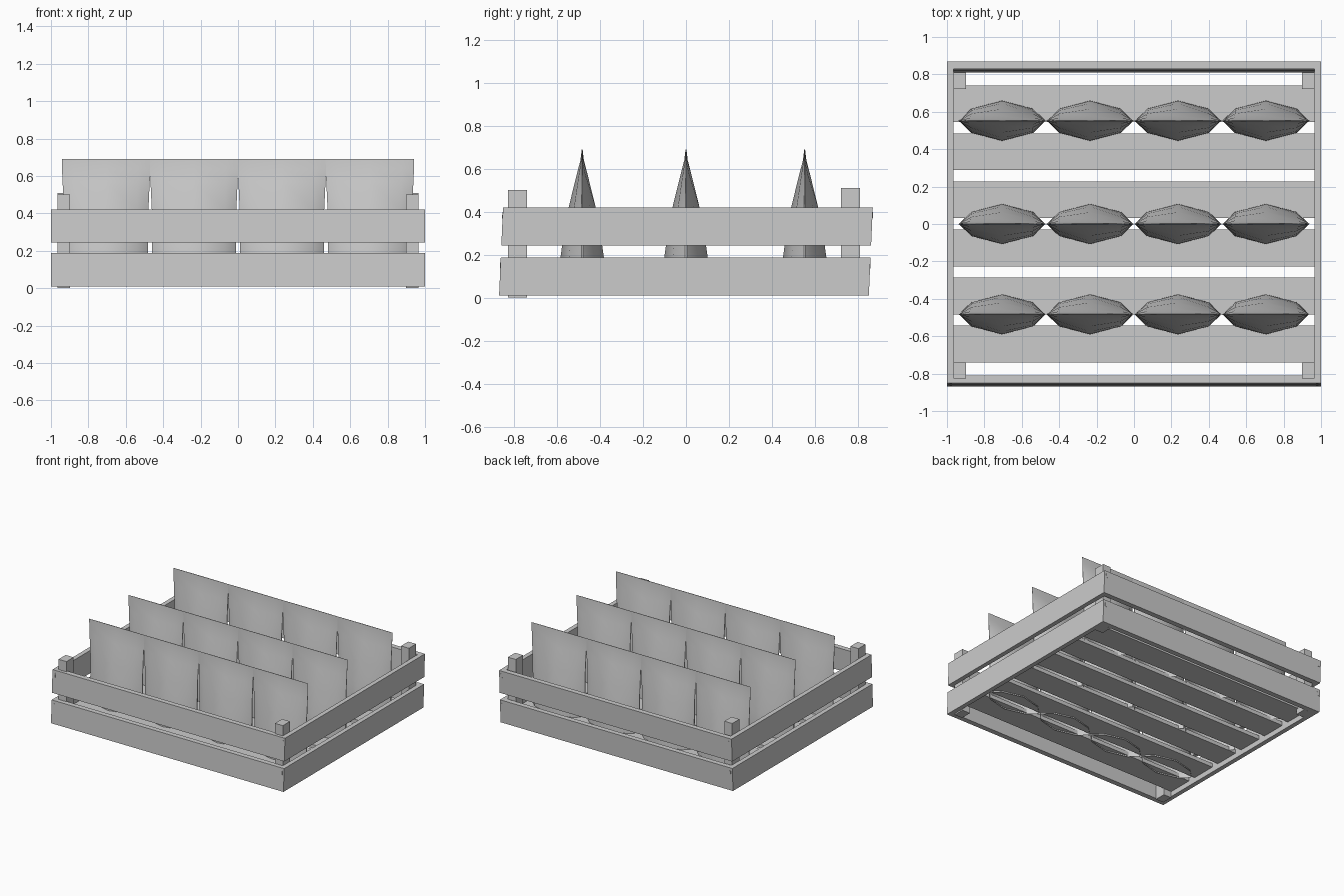
import bpy, bmesh

old = bpy.data.objects.get("Cube")
if old:
    bpy.data.objects.remove(old, do_unlink=True)

grey = bpy.data.materials.new("plain_grey")
grey.use_nodes = True
tone = (0.6, 0.6, 0.6, 1)
grey.diffuse_color = tone
grey.node_tree.nodes["Principled BSDF"].inputs["Base Color"].default_value = tone

LEAN = 0.045  # the slatted walls lean slightly towards the back


def add_mesh(name, bm):
    bmesh.ops.recalc_face_normals(bm, faces=bm.faces)
    mesh = bpy.data.meshes.new(name)
    bm.to_mesh(mesh)
    bm.free()
    mesh.materials.append(grey)
    obj = bpy.data.objects.new(name, mesh)
    bpy.context.collection.objects.link(obj)
    return obj


def box(name, xs, ys, zs, lean=0):
    bm = bmesh.new()
    bmesh.ops.create_cube(bm, size=1)
    for v in bm.verts:
        x, y, z = (r[0] if c < 0 else r[1] for c, r in zip(v.co, (xs, ys, zs)))
        v.co = (x, y + lean * z, z)
    return add_mesh(name, bm)


# Two tiers of wall boards with nail heads at the corners
for tier, z0, z1 in (("lower", 0.01, 0.188), ("upper", 0.243, 0.42)):
    for side, y0, y1 in (("front", -0.87, -0.83), ("back", 0.81, 0.85)):
        box(f"{tier}_{side}_board", (-1, 1), (y0, y1), (z0, z1), LEAN)
        face = y0 if side == "front" else y1
        for s in (-1, 1):
            x, z = s * 0.98, z0 + 0.125
            box(f"{tier}_{side}_nail", (x - 0.006, x + 0.006),
                (face - 0.002, face + 0.002), (z, z + 0.03), LEAN)
    for side, x0 in (("right", -1), ("left", 0.965)):
        box(f"{tier}_{side}_board", (x0, x0 + 0.035), (-0.83, 0.81), (z0, z1), LEAN)

# Corner posts
for side, x0 in (("right", -0.965), ("left", 0.897)):
    box(f"front_{side}_post", (x0, x0 + 0.068), (-0.827, -0.74), (0, 0.5))
    box(f"back_{side}_post", (x0, x0 + 0.068), (0.722, 0.81), (0.01, 0.51))

# Floor slats
for i in range(6):
    y = -0.642 + i * 0.257
    box("floor_slat", (-0.965, 0.965), (y - 0.098, y + 0.098), (0.05, 0.08))


# Pouches: a pointed lens section, open below, pinched to a thin straight top edge
def pouch(x, y, base):
    levels = [(base, 0.227, 0.108), (0.15, 0.225, 0.106), (0.245, 0.224, 0.093),
              (0.42, 0.226, 0.063), (0.57, 0.233, 0.026), (0.64, 0.236, 0.008),
              (0.69, 0.237, 0.002)]
    half = [(-1, 0.04), (-0.73, 0.6), (0, 1), (0.73, 0.6), (1, 0.04)]
    section = half + [(u, -w) for u, w in reversed(half)]
    bm = bmesh.new()
    rings = [[bm.verts.new((x + u * width, y + w * depth, z)) for u, w in section]
             for z, width, depth in levels]
    n = len(section)
    for low, high in zip(rings, rings[1:]):
        for i in range(n):
            j = (i + 1) % n
            bm.faces.new((low[i], low[j], high[j], high[i]))
    bm.faces.new(rings[-1])
    obj = add_mesh("pouch", bm)
    bpy.ops.object.select_all(action="DESELECT")
    obj.select_set(True)
    bpy.context.view_layer.objects.active = obj
    bpy.ops.object.shade_smooth_by_angle(angle=0.6)


for y, base in ((-0.483, 0.04), (0, 0.055), (0.552, 0.065)):
    for i in range(4):
        pouch((i - 1.5) * 0.47, y, base)
